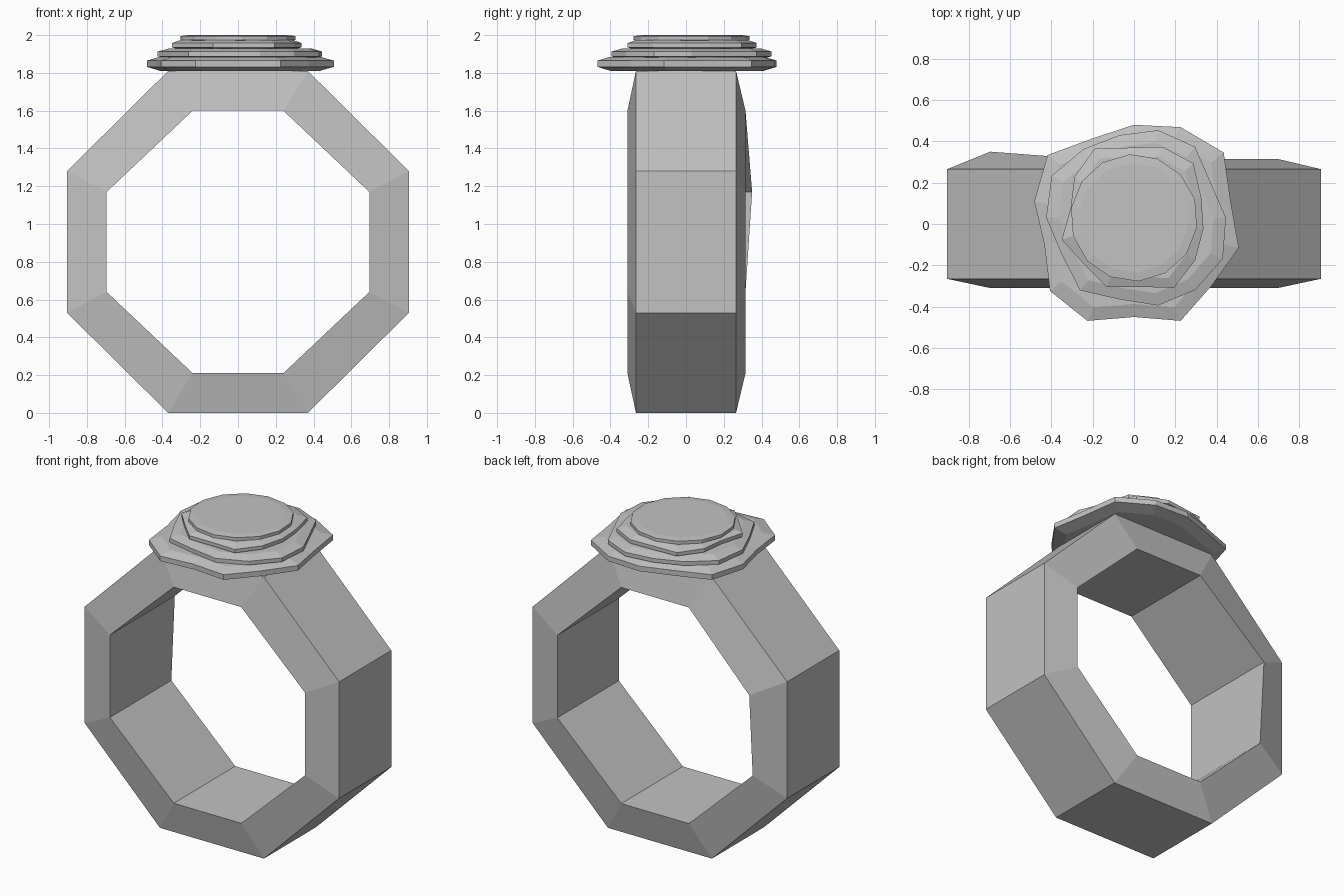
import bpy
import math

if "Cube" in bpy.data.objects:
    bpy.data.objects.remove(bpy.data.objects["Cube"], do_unlink=True)

grey = bpy.data.materials.new("plain grey")
grey.use_nodes = True
colour = (0.54, 0.54, 0.54, 1)
grey.diffuse_color = colour
grey.node_tree.nodes["Principled BSDF"].inputs["Base Color"].default_value = colour


def loft(name, rings, closed=False):
    """Skin a list of equal-length rings, either capped or joined end to end."""
    n = len(rings[0])
    count = len(rings)
    verts = [point for ring in rings for point in ring]
    faces = []
    for r in range(count if closed else count - 1):
        a, b = r * n, (r + 1) % count * n
        for i in range(n):
            j = (i + 1) % n
            faces.append((a + i, a + j, b + j, b + i))
    if not closed:
        faces.append(tuple(reversed(range(n))))
        faces.append(tuple(range((count - 1) * n, count * n)))
    mesh = bpy.data.meshes.new(name)
    mesh.from_pydata(verts, [], faces)
    mesh.materials.append(grey)
    obj = bpy.data.objects.new(name, mesh)
    bpy.context.collection.objects.link(obj)
    return obj


def octagon(flat, half_width, flat_z, half_height, y):
    """Eight-sided loop in the xz plane, counter-clockwise from the front."""
    middle = 0.905
    quarter = [(half_width, flat_z), (flat, half_height)]
    right = [(x, -z) for x, z in reversed(quarter)] + quarter
    loop = right + [(-x, -z) for x, z in right]
    return [(x, y, middle + z) for x, z in loop]


# Band: outer edges are narrower than the inner edges
outer = (0.37, 0.905, 0.375, 0.905)
inner = (0.24, 0.695, 0.265, 0.695)
back_inner = octagon(*inner, 0.315)
# One inner corner at the back is pulled outward
back_inner = [(x, 0.35, z) if x < -0.6 and z > 1 else (x, y, z)
              for x, y, z in back_inner]
loft("band", [octagon(*inner, -0.31), octagon(*outer, -0.265),
              octagon(*outer, 0.265), back_inner], closed=True)


def tier(name, centre, start, radii, low, high, foot, crown):
    """Irregular thin slab with a tapered underside and a sloped top."""
    def ring(scale, z):
        points = []
        for i, radius in enumerate(radii):
            angle = math.radians(start) + math.tau * i / len(radii)
            points.append((centre[0] + scale * radius * math.cos(angle),
                           centre[1] + scale * radius * math.sin(angle), z))
        return points
    return loft(name, [ring(0.85, foot), ring(1, low), ring(1, high),
                       ring(0.86, crown)])


# Stepped top, radii listed clockwise and reversed into counter-clockwise order
base = [.48, .52, .555, .48, .52, .48, .52, .45, .52, .52, .445, .495, .535, .46]
second = [.435, .44, .39, .425, .455, .445, .435, .405, .45, .41, .445, .465, .425, .41]
third = [.34, .37, .39, .34, .34, .36, .39, .335, .36, .33, .365, .31, .35, .385]
step = 360 / 14
tier("top_base", (0, 0), 90 + step, base[::-1], 1.832, 1.865, 1.81, 1.885)
tier("top_second_step", (0.02, 0.03), 77 + step, second[::-1],
     1.888, 1.913, 1.87, 1.93)
tier("top_third_step", (0, 0.03), 94 + step, third[::-1],
     1.935, 1.958, 1.92, 1.975)
tier("top_disc", (0, 0.03), 94, [0.308] * 14, 1.975, 1.995, 1.962, 2.0)
